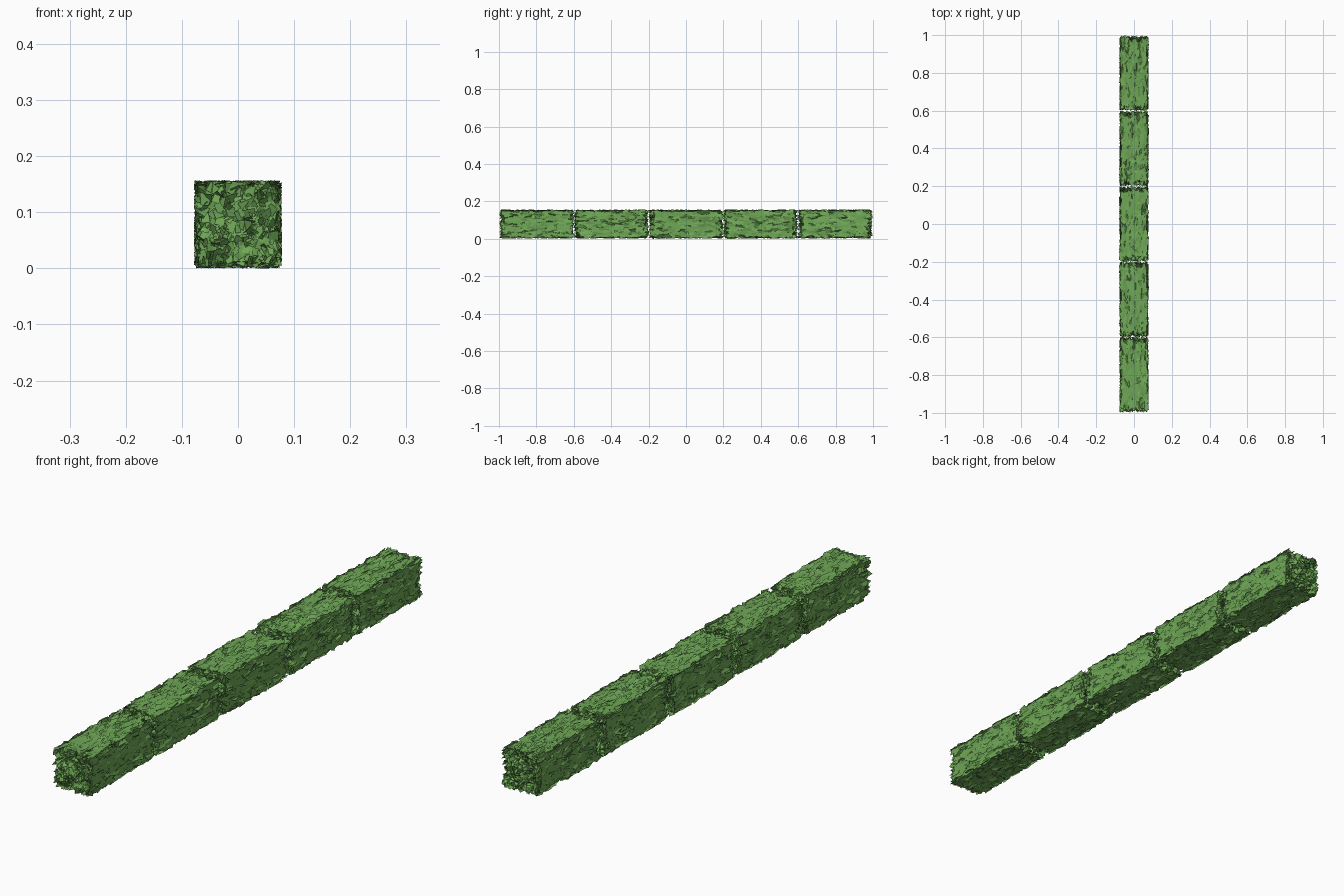
import bpy, bmesh, random
from math import pi, radians
from mathutils import Vector, Matrix

if "Cube" in bpy.data.objects:
    bpy.data.objects.remove(bpy.data.objects["Cube"])

random.seed(7)
HALF = 0.070            # leaf layer distance from the block centre
STRETCH = 2.56          # each cubic bush is stretched along the hedge
LEAVES = 270            # leaves per block face

green = bpy.data.materials.new("leaf_green")
green.diffuse_color = (0.16, 0.39, 0.095, 1)
green.use_nodes = True
green.node_tree.nodes["Principled BSDF"].inputs["Base Color"].default_value = green.diffuse_color


def add_leaf(bm, face_rot):
    # small irregular four-sided leaf lying loosely on one face
    w, h = random.uniform(0.007, 0.010), random.uniform(0.007, 0.012)
    pos = Vector((random.uniform(-0.069, 0.069), random.uniform(-0.069, 0.069),
                  HALF + random.uniform(-0.003, 0.0015)))
    axis = random.uniform(0, 2 * pi)
    tilt = min(abs(random.gauss(0, 22)), 50)
    rot = (Matrix.Rotation(axis, 4, 'Z') @ Matrix.Rotation(radians(tilt), 4, 'X')
           @ Matrix.Rotation(random.uniform(0, 2 * pi), 4, 'Z'))
    m = face_rot @ Matrix.Translation(pos) @ rot
    corners = [(-w, -h), (w, -h), (w * 0.8, h), (-w * 0.7, h * 0.85)]
    bm.faces.new([bm.verts.new(m @ Vector((x, y, 0))) for x, y in corners])


def hedge_block(name, y):
    bm = bmesh.new()
    # solid core
    bmesh.ops.create_cube(bm, size=0.132)
    # leaves over all six sides
    sides = [Matrix.Rotation(i * pi / 2, 4, 'X') for i in range(4)]
    sides += [Matrix.Rotation(s * pi / 2, 4, 'Y') for s in (-1, 1)]
    for side in sides:
        for _ in range(LEAVES):
            add_leaf(bm, side)
    for v in bm.verts:
        v.co = [max(-0.0785, min(0.0785, c)) for c in v.co]
    bmesh.ops.scale(bm, vec=(1, STRETCH, 1), verts=bm.verts)
    mesh = bpy.data.meshes.new(name)
    bm.to_mesh(mesh)
    bm.free()
    mesh.materials.append(green)
    ob = bpy.data.objects.new(name, mesh)
    ob.location = (0, y, 0.0785)
    bpy.context.collection.objects.link(ob)


# five bushes in a row
for i in range(5):
    hedge_block(f"hedge_block_{i + 1}", (i - 2) * 0.3985)
